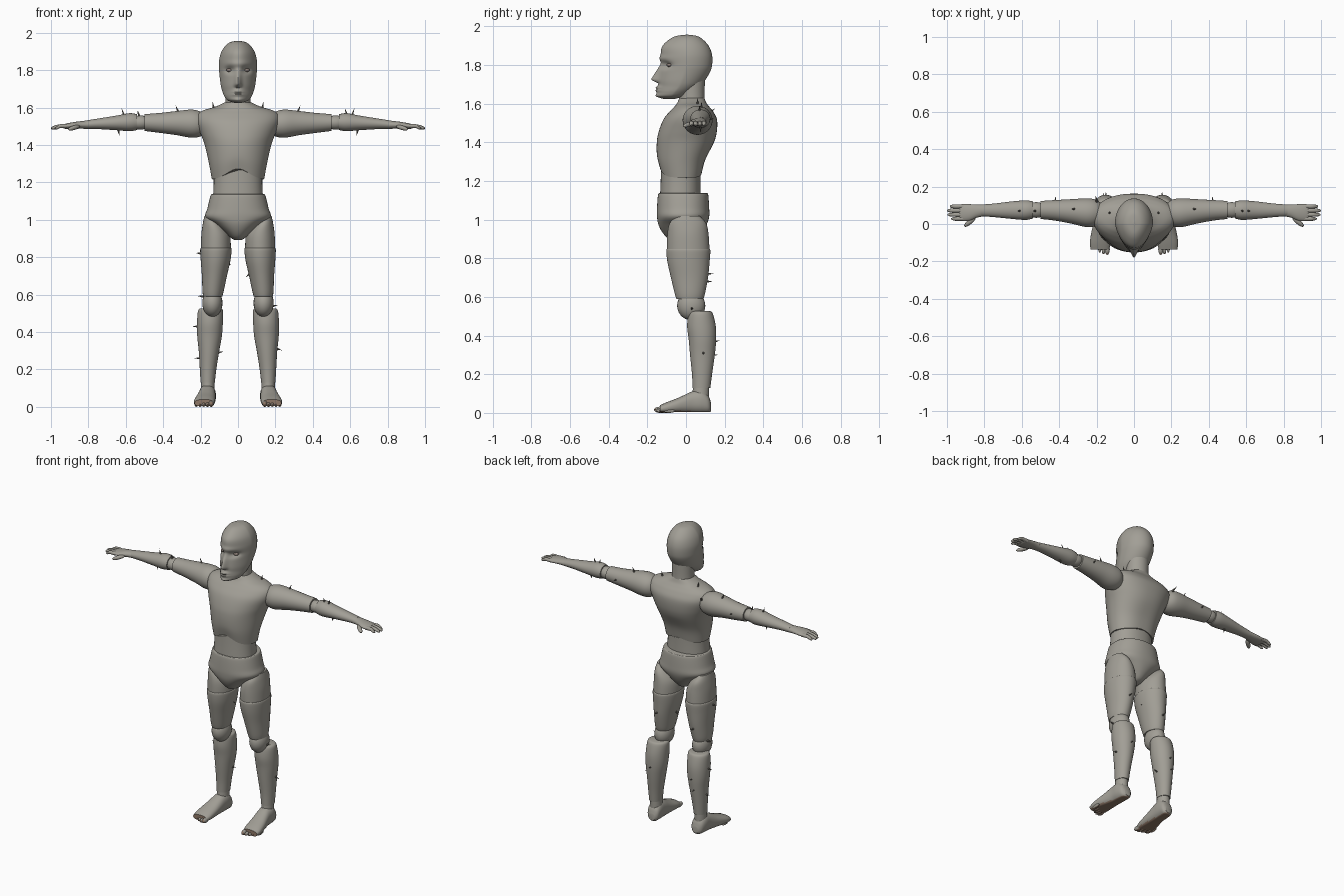
import bpy, bmesh, math
from mathutils import Vector, Matrix

if "Cube" in bpy.data.objects:
    bpy.data.objects.remove(bpy.data.objects["Cube"], do_unlink=True)


def material(name, rgb):
    mat = bpy.data.materials.new(name)
    mat.use_nodes = True
    mat.diffuse_color = (*rgb, 1)
    mat.node_tree.nodes["Principled BSDF"].inputs["Base Color"].default_value = (*rgb, 1)
    return mat


BODY = material("warm grey", (0.36, 0.345, 0.305))
THORN = material("dark grey", (0.16, 0.15, 0.13))
SKIN = material("worn brown", (0.27, 0.185, 0.135))
EYE = material("eye brown", (0.25, 0.20, 0.175))
parts = []


def finish(name, bm, mats, side=1):
    """Turn a bmesh into an object, mirrored to the right when side is -1."""
    if side < 0:
        bmesh.ops.scale(bm, vec=(-1, 1, 1), verts=bm.verts)
    bmesh.ops.recalc_face_normals(bm, faces=bm.faces)
    mesh = bpy.data.meshes.new(name)
    bm.to_mesh(mesh)
    bm.free()
    for mat in mats:
        mesh.materials.append(mat)
    obj = bpy.data.objects.new(name, mesh)
    bpy.context.collection.objects.link(obj)
    parts.append(obj)
    return obj


def spline(rows, steps):
    """Smoothly interpolate the cross-section rows."""
    rows = [Vector(r) for r in rows]
    out = []
    for i in range(len(rows) - 1):
        a, b = rows[i], rows[i + 1]
        p, q = rows[max(i - 1, 0)], rows[min(i + 2, len(rows) - 1)]
        for k in range(steps):
            t = k / steps
            out.append(a + (b - p) * (t / 2) + (p * 2 - a * 5 + b * 4 - q) * (t * t / 2)
                       + (a * 3 - p - b * 3 + q) * (t ** 3 / 2))
    return out + [rows[-1]]


def loft(name, rows, axis="z", side=1, n=40, steps=5, power=2.0, taper=0.0,
         deform=None, mats=(BODY,)):
    """Rows: position along axis, two centre coordinates, two radii."""
    bm = bmesh.new()
    rings = []
    for t, cu, cv, ru, rv in spline(rows, steps):
        ring = []
        for i in range(n):
            a = 2 * math.pi * i / n
            c, s = math.cos(a), math.sin(a)
            u = math.copysign(abs(c) ** (2 / power), c) * (1 - taper * max(0, -s))
            v = math.copysign(abs(s) ** (2 / power), s)
            u, v = cu + ru * u, cv + rv * v
            co = {"x": (t, u, v), "y": (u, t, v), "z": (u, v, t)}[axis]
            ring.append(bm.verts.new(co))
        rings.append(ring)
    for r, s in zip(rings, rings[1:]):
        for i in range(n):
            j = (i + 1) % n
            bm.faces.new((r[i], r[j], s[j], s[i]))
    bm.faces.new(rings[0])
    bm.faces.new(rings[-1])
    if deform:
        for v in bm.verts:
            deform(v.co)
    return finish(name, bm, mats, side)


def ellipsoid(name, centre, radii, side=1, mats=(BODY,), direction=None):
    bm = bmesh.new()
    bmesh.ops.create_uvsphere(bm, u_segments=24, v_segments=14, radius=1)
    turn = Vector(direction).to_track_quat("Z", "Y").to_matrix().to_4x4() if direction else Matrix()
    bmesh.ops.transform(bm, verts=bm.verts,
                        matrix=Matrix.Translation(centre) @ turn @ Matrix.Diagonal((*radii, 1)))
    return finish(name, bm, mats, side)


def thorn(base, direction, length=0.05):
    d = Vector(direction).normalized()
    bm = bmesh.new()
    bmesh.ops.create_cone(bm, cap_ends=True, segments=8, radius1=0.008, radius2=0, depth=length)
    bmesh.ops.transform(bm, verts=bm.verts,
                        matrix=Matrix.Translation(Vector(base) + d * (length / 2 - 0.012))
                        @ d.to_track_quat("Z", "Y").to_matrix().to_4x4())
    finish("thorn", bm, (THORN,))


def bump(d, width):
    return math.exp(-(d / width) ** 2)


def face_shape(co):
    """Sockets, brow, nose, lips and chin pressed into the front of the head."""
    if co.y > -0.03:
        return
    x, z = abs(co.x), co.z
    nose = min(max((1.81 - z) / 0.08, 0), 1) * min(max((z - 1.705) / 0.018, 0), 1)
    co.y += (0.022 * bump(x - 0.045, 0.026) * bump(z - 1.8, 0.018)
             - 0.038 * bump(x, 0.017) * nose
             - 0.006 * bump(z - 1.835, 0.014) * bump(x, 0.06)
             - 0.016 * bump(x, 0.03) * bump(z - 1.677, 0.016)
             + 0.01 * bump(x, 0.025) * bump(z - 1.676, 0.004)
             - 0.008 * bump(x, 0.03) * bump(z - 1.64, 0.012))


def rib_arch(co):
    """Raise the lower rim of the chest in the middle."""
    amount = 0.058 if co.y < 0 else 0.02
    co.z += amount * bump(co.x, 0.08) * max(0, (1.4 - co.z) / 0.185)


# Head and eyes
loft("head", [(1.957, 0, .005, .004, .006), (1.95, 0, .003, .04, .055), (1.93, 0, 0, .068, .09),
              (1.895, 0, -.002, .09, .122), (1.85, 0, .002, .101, .133), (1.8, 0, .002, .101, .133),
              (1.765, 0, -.005, .098, .13), (1.72, 0, -.022, .092, .12), (1.69, 0, -.035, .085, .107),
              (1.66, 0, -.058, .073, .09), (1.638, 0, -.075, .055, .072), (1.625, 0, -.085, .02, .03)],
     n=96, steps=8, taper=0.22, deform=face_shape)
for side, label in ((1, "left"), (-1, "right")):
    ellipsoid(label + "_eye", (.044, -.085, 1.8), (.019, .015, .01), side, (EYE,))

# Trunk
loft("neck", [(1.56, 0, .035, .078, .075), (1.62, 0, .03, .068, .067), (1.73, 0, .03, .068, .068)])
loft("chest", [(1.215, 0, -.028, .14, .108), (1.3, 0, -.025, .155, .125), (1.4, 0, -.003, .178, .148),
               (1.46, 0, .01, .2, .15), (1.52, 0, .022, .222, .138), (1.56, 0, .028, .218, .112),
               (1.585, 0, .03, .185, .09), (1.605, 0, .03, .12, .075), (1.63, 0, .03, .066, .065)],
     n=64, power=2.3, taper=0.15, deform=rib_arch)
loft("abdomen", [(1.11, 0, -.03, .134, .105), (1.2, 0, -.028, .13, .103), (1.31, 0, -.025, .132, .103)],
     power=2.2)
loft("pelvis", [(1.137, 0, -.015, .138, .122), (1.128, 0, -.015, .147, .13), (1.06, 0, -.015, .164, .135),
                (1.015, 0, -.015, .174, .135), (.975, 0, -.018, .122, .125), (.935, 0, -.02, .072, .103),
                (.905, 0, -.02, .04, .075), (.892, 0, -.02, .02, .04)], n=64, power=2.2)

for side, label in ((1, "left_"), (-1, "right_")):
    # Leg
    loft(label + "upper_thigh", [(1.02, .15, .01, .03, .06), (.98, .135, .01, .053, .095),
                                 (.92, .12, .01, .076, .107), (.835, .118, .012, .08, .11)], side=side)
    loft(label + "thigh", [(.85, .118, .012, .078, .107), (.84, .118, .012, .084, .114),
                           (.78, .12, .013, .079, .109), (.7, .126, .018, .067, .096),
                           (.62, .133, .02, .057, .079), (.59, .135, .02, .051, .07)], side=side)
    ellipsoid(label + "knee", (.137, .027, .555), (.054, .073, .075), side)
    loft(label + "shin", [(.527, .145, .078, .05, .045), (.515, .147, .076, .066, .062),
                          (.45, .15, .08, .069, .074), (.38, .152, .085, .066, .071),
                          (.3, .155, .085, .055, .064), (.2, .16, .083, .044, .052),
                          (.13, .162, .08, .038, .046)], side=side)
    loft(label + "ankle", [(.14, .162, .078, .035, .042), (.06, .162, .075, .037, .043)], side=side)

    # Foot with a worn sole and toe tips
    foot = loft(label + "foot", [(.13, .158, .03, .02, .02), (.115, .16, .045, .038, .045),
                                 (.08, .163, .058, .045, .06), (.035, .165, .055, .046, .057),
                                 (-.01, .17, .045, .05, .047), (-.05, .175, .036, .054, .038),
                                 (-.1, .18, .026, .056, .029), (-.135, .182, .02, .05, .02)],
                axis="y", side=side, power=2.3, mats=(BODY, SKIN),
                deform=lambda co: setattr(co, "z", max(co.z, 0.004)))
    toes = [foot]
    for i in range(5):
        size = 0.016 if i == 0 else 0.0125 - i * 0.0005
        toes.append(ellipsoid(label + "toe", (.143 + i * .02, -.135 + i * i * .003, size),
                              (size * .85, .03, size), side, (BODY, SKIN)))
    for obj in toes:
        for f in obj.data.polygons:
            tip = f.normal.y < -0.45 and f.center.y < -0.1
            f.material_index = int(f.normal.z < -0.7 and f.center.z < 0.02 or tip)

    # Arm
    loft(label + "upper_arm", [(.16, .06, 1.51, .035, .04), (.2, .06, 1.512, .068, .066),
                               (.25, .06, 1.514, .077, .075), (.33, .067, 1.517, .066, .064),
                               (.42, .073, 1.518, .055, .053), (.5, .075, 1.52, .048, .045)],
         axis="x", side=side)
    ellipsoid(label + "elbow", (.522, .075, 1.52), (.055, .042, .038), side)
    loft(label + "forearm", [(.54, .075, 1.522, .046, .042), (.58, .074, 1.522, .052, .048),
                             (.65, .074, 1.518, .047, .039), (.75, .073, 1.513, .036, .028),
                             (.82, .073, 1.508, .031, .022)], axis="x", side=side)

    # Hand
    loft(label + "palm", [(.8, .073, 1.508, .031, .022), (.84, .069, 1.507, .035, .02),
                          (.88, .062, 1.504, .044, .018), (.92, .061, 1.5, .045, .014),
                          (.935, .061, 1.499, .038, .009)], axis="x", side=side)
    for i, tip in enumerate((.978, .997, 1.0, .985)):
        y = .028 + i * .022
        loft(label + "finger", [(.91, y, 1.5, .011, .011), (.95, y, 1.501, .011, .0105),
                                (tip - .012, y, 1.492, .009, .009), (tip, y, 1.489, .003, .003)],
             axis="x", side=side, n=14)
    ellipsoid(label + "thumb", (.877, .012, 1.492), (.013, .012, .04), side,
              direction=(.05, -.042, -.015))

    # Thorns shared by both sides
    thorn((side * .32, .08, 1.578), (side * .4, 0, 1))
    thorn((side * .13, .06, 1.6), (side * .2, 0, 1), .045)
    thorn((side * .61, .07, 1.56), (side * .35, 0, 1))
    thorn((side * .64, .075, 1.48), (side * -.2, 0, -1), .045)
    thorn((side * .42, .125, 1.52), (0, 1, .2), .035)
    thorn((side * .15, .15, .37), (0, 1, .15), .035)

# Scattered single thorns
for base, direction in (((.58, .07, 1.568), (-.3, 0, 1)), ((-.53, .07, 1.56), (-.3, 0, 1)),
                        ((-.2, .13, 1.56), (-.3, 1, .7)),
                        ((-.2, .01, .82), (-1, 0, .1)), ((-.06, .02, .765), (1, 0, -.3)),
                        ((.06, .02, .71), (-1, 0, -1)), ((.19, .03, .54), (1, 0, .2)),
                        ((-.19, .04, .59), (-1, 0, .1)), ((-.218, .08, .43), (-1, 0, 0)),
                        ((-.105, .09, .29), (1, 0, .2)), ((-.205, .085, .26), (-1, 0, 0)),
                        ((.21, .09, .31), (1, 0, -.3)), ((-.16, .14, .3), (-.2, 1, 0)),
                        ((.13, .115, .72), (0, 1, 0)), ((-.13, .11, .68), (0, 1, 0))):
    thorn(base, direction, .04)

# Smooth shading with sharp rims
bpy.ops.object.select_all(action="DESELECT")
for obj in parts:
    obj.select_set(True)
bpy.context.view_layer.objects.active = parts[0]
bpy.ops.object.shade_smooth_by_angle(angle=math.radians(40))
